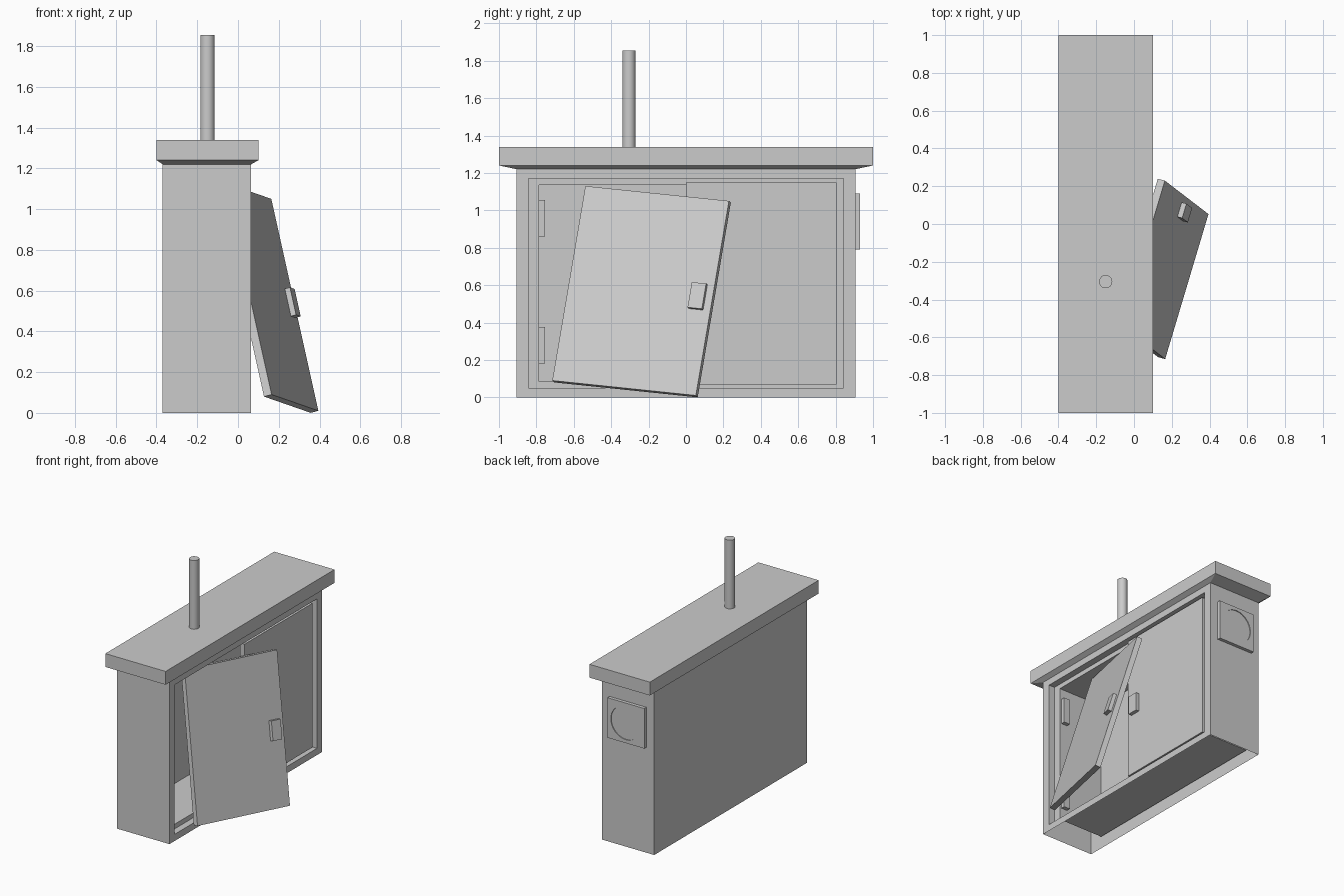
import bpy, bmesh
from mathutils import Matrix, Vector

if "Cube" in bpy.data.objects:
    bpy.data.objects.remove(bpy.data.objects["Cube"])


def finish(name, bm):
    bmesh.ops.recalc_face_normals(bm, faces=bm.faces)
    me = bpy.data.meshes.new(name)
    bm.to_mesh(me)
    bm.free()
    ob = bpy.data.objects.new(name, me)
    bpy.context.collection.objects.link(ob)
    return ob


def box(name, x, y, z, matrix=None):
    bm = bmesh.new()
    bmesh.ops.create_cube(bm, size=1)
    for v in bm.verts:
        for i, (lo, hi) in enumerate((x, y, z)):
            v.co[i] = lo if v.co[i] < 0 else hi
    ob = finish(name, bm)
    if matrix:
        ob.matrix_world = matrix
    return ob


def loft(name, rings, skip=()):
    """Skin a list of rectangles, capped at both ends; skip = (ring, side) left open."""
    bm = bmesh.new()
    vs = [[bm.verts.new(p) for p in r] for r in rings]
    for k in range(len(vs) - 1):
        for i in range(4):
            if (k, i) not in skip:
                j = (i + 1) % 4
                bm.faces.new((vs[k][i], vs[k][j], vs[k + 1][j], vs[k + 1][i]))
    bm.faces.new(vs[0])
    bm.faces.new(vs[-1])
    return finish(name, bm)


def yz(x, y0, y1, z0, z1):
    return [(x, y0, z0), (x, y1, z0), (x, y1, z1), (x, y0, z1)]


def xy(z, x0, x1, y):
    return [(x0, -y, z), (x1, -y, z), (x1, y, z), (x0, y, z)]


# cabinet shell: open underneath, stepped frame and hollow interior
outer = (-0.905, 0.905, 0, 1.22)
recess = (-0.843, 0.843, 0.05, 1.17)
opening = (-0.785, 0.785, 0.085, 1.135)
loft("cabinet_body",
     [yz(-0.37, *outer), yz(0.065, *outer), yz(0.065, *recess),
      yz(0.015, *recess), yz(0.015, *opening), yz(-0.36, *opening)],
     skip={(0, 0)})

# roof slab with sloped underside
loft("roof", [xy(1.22, -0.37, 0.065, 0.905), xy(1.24, -0.4, 0.1, 1),
              xy(1.34, -0.4, 0.1, 1)])

# pipe mast on the roof
bpy.ops.mesh.primitive_cylinder_add(vertices=24, radius=0.035, depth=0.525,
                                    location=(-0.15, -0.305, 1.5925))
bpy.context.object.name = "roof_pipe"
bpy.ops.object.shade_smooth_by_angle()


# door leaf plus handle, hinge corner at the local origin, outer face at x = 0
def door(name, matrix, side):
    w, h = 0.805, 1.08
    ys = sorted((0, side * w))
    box(name, (-0.04, 0), ys, (0, h), matrix)
    hy = sorted((side * (w - 0.12), side * (w - 0.04)))
    box(name + "_handle", (-0.005, 0.027), hy, (0.47, 0.61), matrix)


door("closed_door", Matrix.Translation((0.055, 0.805, 0.07)), -1)

# the other door hangs loose, leaning out of the frame
u = Vector((0.23, 0.77, -0.08)).normalized()
v = Vector((-0.23, 0.18, 1.04))
n = u.cross(v).normalized()
v = n.cross(u)
loose = Matrix((n, u, v)).transposed().to_4x4()
loose.translation = (0.165, -0.715, 0.09)
door("loose_door", loose, 1)

# hinge blocks on both jambs
for side, label in ((-1, "left"), (1, "right")):
    for z0, level in ((0.18, "lower"), (0.86, "upper")):
        box(f"{label}_{level}_hinge", (-0.05, 0.0),
            sorted((side * 0.755, side * 0.787)), (z0, z0 + 0.195))

# square vent plate with a shallow round recess
plate = box("vent_plate", (-0.305, 0.0), (0.9, 0.93), (0.79, 1.09))
bpy.ops.mesh.primitive_cylinder_add(vertices=32, radius=0.125, depth=0.04,
                                    location=(-0.1525, 0.944, 0.94),
                                    rotation=(1.5707963, 0, 0))
cutter = bpy.context.object
cutter.name = "vent_cutter"
cutter.hide_render = True
cutter.hide_set(True)
mod = plate.modifiers.new("round_recess", "BOOLEAN")
mod.operation = "DIFFERENCE"
mod.object = cutter
mod.solver = "EXACT"
